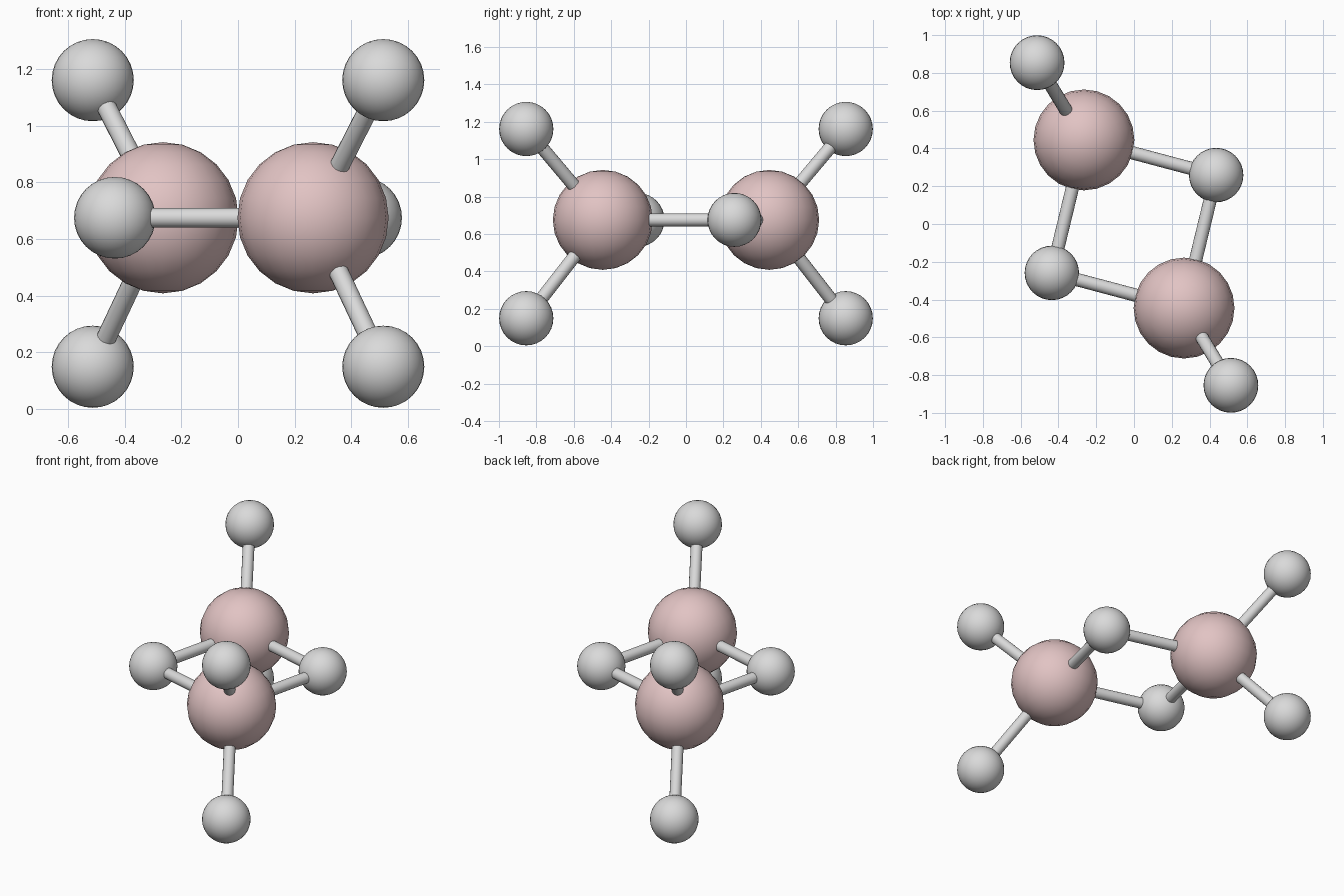
import bpy
import math
from mathutils import Vector

cube = bpy.data.objects.get("Cube")
if cube:
    bpy.data.objects.remove(cube, do_unlink=True)


def make_material(name, rgb):
    mat = bpy.data.materials.new(name)
    mat.use_nodes = True
    mat.diffuse_color = (*rgb, 1)
    mat.node_tree.nodes["Principled BSDF"].inputs["Base Color"].default_value = (*rgb, 1)
    return mat


pink = make_material("dusty pink", (0.76, 0.55, 0.55))
grey = make_material("light grey", (0.70, 0.70, 0.70))


def finish(name, mat):
    obj = bpy.context.object
    obj.name = name
    obj.data.materials.append(mat)
    bpy.ops.object.shade_smooth_by_angle(angle=math.radians(40))


def ball(name, centre, radius, mat, segments):
    bpy.ops.mesh.primitive_uv_sphere_add(
        segments=segments, ring_count=segments // 2, radius=radius, location=centre)
    finish(name, mat)


def rod(name, start, end):
    axis = end - start
    bpy.ops.mesh.primitive_cylinder_add(
        vertices=16, radius=0.035, depth=axis.length, location=(start + end) / 2,
        rotation=axis.to_track_quat("Z", "Y").to_euler())
    finish(name, grey)


# Ball centres: the model repeats under a half turn about the vertical axis
MID = 0.675
sides = {"front": 1, "back": -1}
large = {n: Vector((0.265 * s, -0.445 * s, MID)) for n, s in sides.items()}
bridge = {n: Vector((-0.435 * s, -0.259 * s, MID)) for n, s in sides.items()}

for side, s in sides.items():
    # Large core ball and the small ball bridging both cores
    ball(side + "_core_ball", large[side], 0.267, pink, 24)
    ball(side + "_bridge_ball", bridge[side], 0.144, grey, 32)
    for other in sides:
        rod(f"{side}_core_to_{other}_bridge_rod", large[side], bridge[other])

    # Outer balls above and below, each on its own rod
    for level, z in (("upper", 1.161), ("lower", 0.149)):
        centre = Vector((0.513 * s, -0.854 * s, z))
        ball(f"{side}_{level}_ball", centre, 0.145, grey, 32)
        rod(f"{side}_{level}_rod", large[side], centre)
